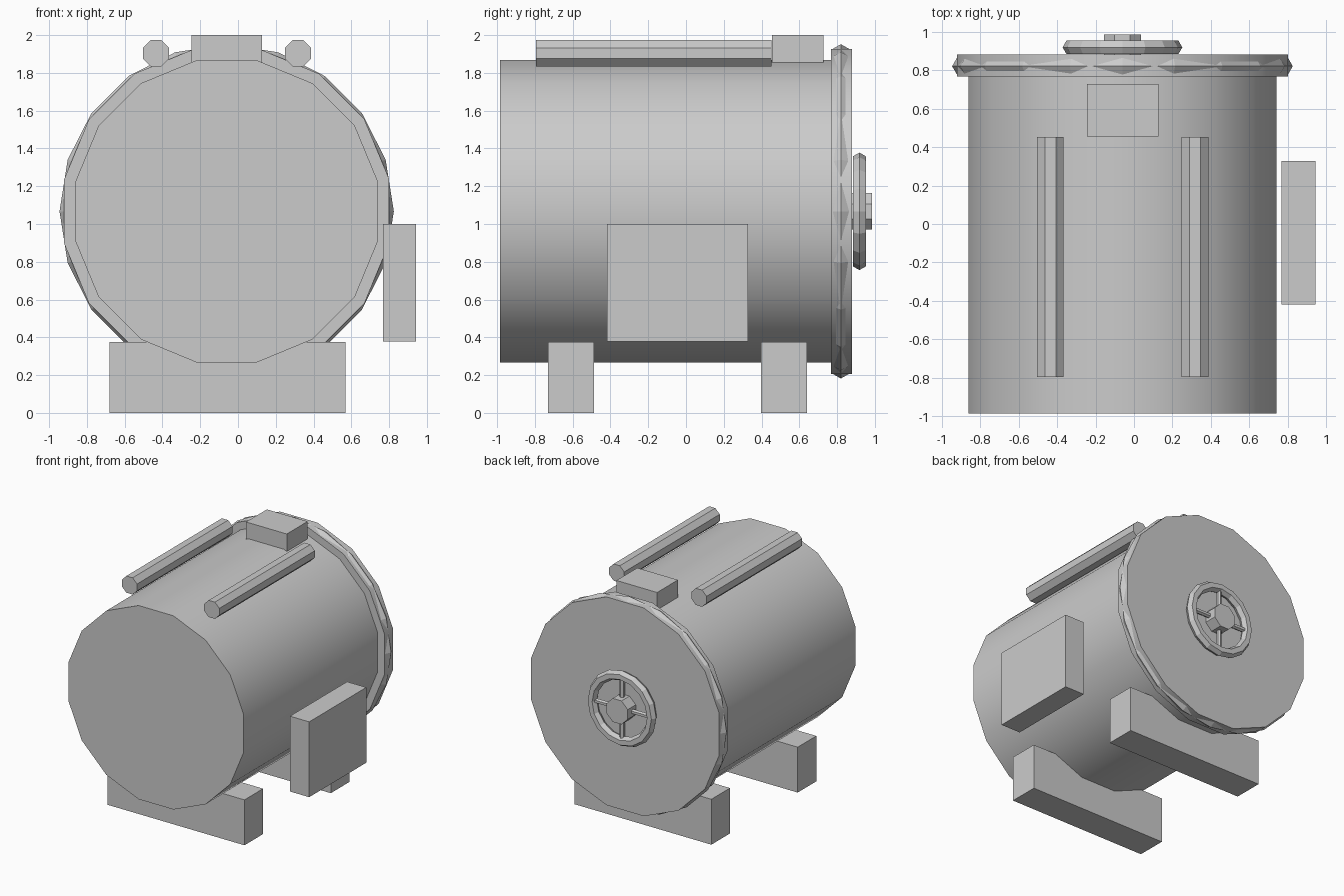
import bpy
import math
from mathutils import Matrix, Vector

default_cube = bpy.data.objects.get("Cube")
if default_cube:
    bpy.data.objects.remove(default_cube, do_unlink=True)

GREY = (0.6, 0.6, 0.6, 1.0)
metal = bpy.data.materials.new("plain grey")
metal.use_nodes = True
metal.diffuse_color = GREY
metal.node_tree.nodes["Principled BSDF"].inputs["Base Color"].default_value = GREY

AXIS_X, AXIS_Z = -0.06, 1.067   # tank centre line
TO_Y = Matrix.Rotation(-math.pi / 2, 4, 'X')


def finish(name, smooth=False):
    ob = bpy.context.object
    ob.name = ob.data.name = name
    ob.data.materials.clear()
    ob.data.materials.append(metal)
    if smooth:
        bpy.ops.object.shade_smooth_by_angle(angle=math.radians(35))
    return ob


def box(name, low, high):
    low, high = Vector(low), Vector(high)
    bpy.ops.mesh.primitive_cube_add(size=1, location=(low + high) / 2)
    ob = finish(name)
    ob.data.transform(Matrix.Diagonal((high - low).to_4d()))
    return ob


def prism(name, x, z, y0, y1, flat_radius, sides, smooth=False):
    """Regular prism along y with flat sides facing x and z."""
    bpy.ops.mesh.primitive_cylinder_add(
        vertices=sides, radius=flat_radius / math.cos(math.pi / sides),
        depth=y1 - y0, location=(x, (y0 + y1) / 2, z))
    ob = bpy.context.object
    ob.data.transform(TO_Y @ Matrix.Rotation(math.pi / sides, 4, 'Z'))
    return finish(name, smooth)


def ring(name, y, major, minor, segments):
    bpy.ops.mesh.primitive_torus_add(
        major_radius=major, minor_radius=minor, major_segments=segments,
        minor_segments=6, location=(AXIS_X, y, AXIS_Z))
    bpy.context.object.data.transform(TO_Y)
    return finish(name)


# Tank body and rear lid
prism("tank_body", AXIS_X, AXIS_Z, -0.985, 0.78, 0.8, 16, smooth=True)
prism("rear_lid", AXIS_X, AXIS_Z, 0.767, 0.88, 0.86, 16, smooth=True)
ring("lid_rim", 0.82, 0.83, 0.055, 20)

# Handwheel on the lid
ring("handwheel_rim", 0.918, 0.271, 0.04, 16)
prism("handwheel_hub", AXIS_X, AXIS_Z, 0.875, 0.985, 0.097, 8)
for i, side in enumerate(("left", "top", "right", "bottom")):
    a = i * math.pi / 2
    direction = Vector((math.cos(a), 0, math.sin(a)))
    bpy.ops.mesh.primitive_cylinder_add(
        vertices=6, radius=0.02, depth=0.2,
        location=Vector((AXIS_X, 0.918, AXIS_Z)) + direction * 0.17)
    bpy.context.object.rotation_euler = direction.to_track_quat('Z', 'Y').to_euler()
    finish("handwheel_spoke_" + side)

# Support blocks
box("front_support", (-0.68, -0.73, 0), (0.57, -0.487, 0.375))
box("rear_support", (-0.68, 0.397, 0), (0.57, 0.64, 0.375))

# Control box on the left and housing on top
box("control_box", (0.767, -0.418, 0.378), (0.943, 0.328, 1.0))
box("top_housing", (-0.245, 0.455, 1.847), (0.127, 0.727, 2.0))

# Pipes along the top
for name, x in (("right_pipe", -0.435), ("left_pipe", 0.317)):
    prism(name, x, 1.904, -0.795, 0.452, 0.069, 8)
